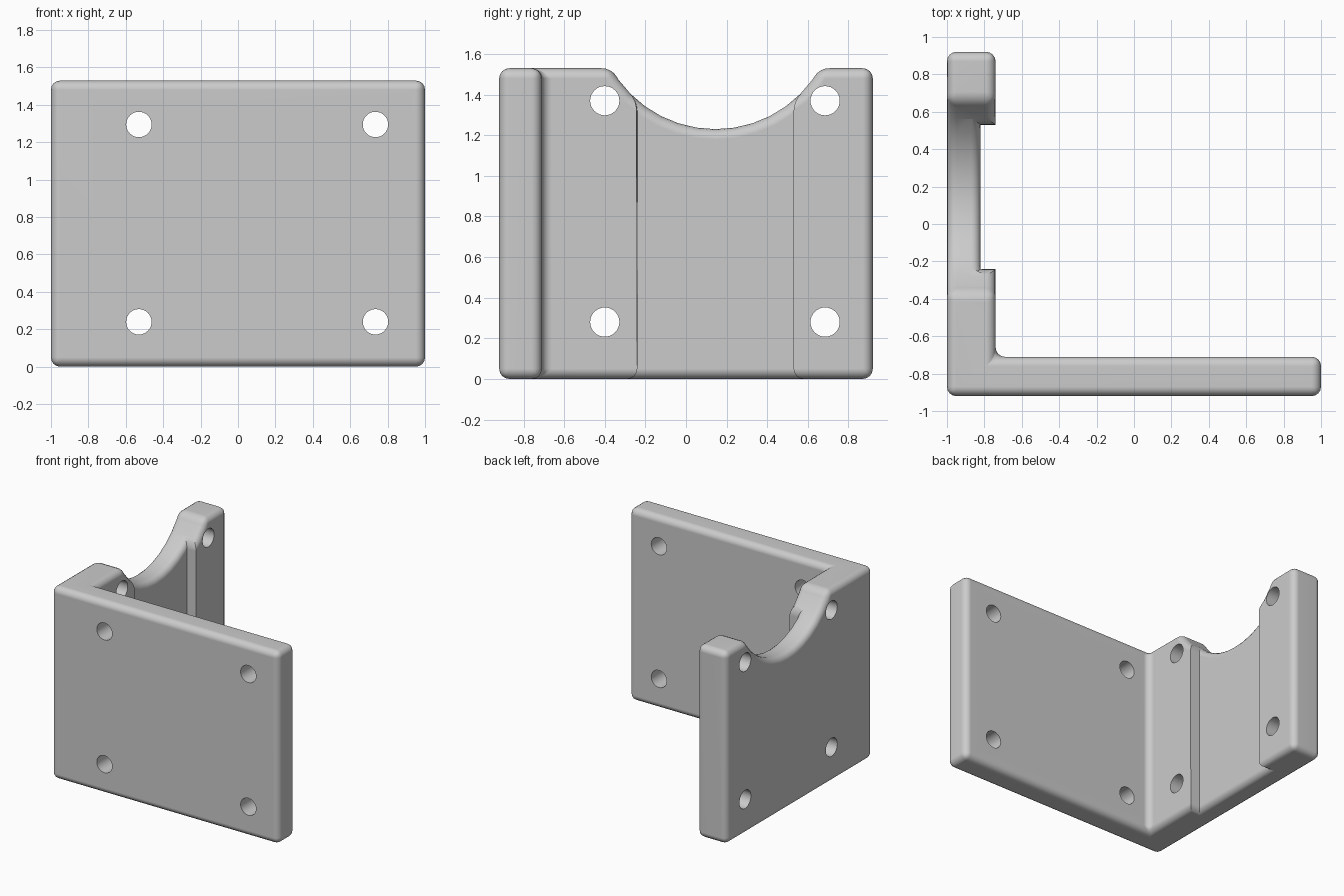
import bpy, bmesh, math
from mathutils import Matrix, Vector

HEIGHT = 1.53
SLOT = (-0.24, 0.53)      # channel limits along y
ROUND = 0.05

if "Cube" in bpy.data.objects:
    bpy.data.objects.remove(bpy.data.objects["Cube"])

grey = bpy.data.materials.new("light grey")
colour = (0.6, 0.6, 0.6, 1)
grey.diffuse_color = colour
grey.use_nodes = True
grey.node_tree.nodes["Principled BSDF"].inputs["Base Color"].default_value = colour


def add_object(name, bm):
    mesh = bpy.data.meshes.new(name)
    bm.to_mesh(mesh)
    bm.free()
    obj = bpy.data.objects.new(name, mesh)
    bpy.context.collection.objects.link(obj)
    return obj


def cylinder(bm, centre, axis, radius, depth, sides):
    turn = Vector((0, 0, 1)).rotation_difference(Vector(axis)).to_matrix().to_4x4()
    bmesh.ops.create_cone(bm, cap_ends=True, segments=sides, radius1=radius,
                          radius2=radius, depth=depth,
                          matrix=Matrix.Translation(centre) @ turn)


def cut(obj, cutter):
    """Subtract the cutter and keep the result as plain mesh."""
    cutter.hide_render = True
    mod = obj.modifiers.new("cut", "BOOLEAN")
    mod.operation, mod.solver, mod.object = "DIFFERENCE", "EXACT", cutter
    bpy.context.view_layer.update()
    graph = bpy.context.evaluated_depsgraph_get()
    mesh = bpy.data.meshes.new_from_object(obj.evaluated_get(graph))
    obj.modifiers.clear()
    obj.data = mesh
    bpy.data.objects.remove(cutter)


# L-shaped body with a shallow channel in the side wall
outline = [(-1, -0.92), (1, -0.92), (1, -0.71), (-0.74, -0.71),
           (-0.74, SLOT[0]), (-0.82, SLOT[0]), (-0.82, SLOT[1]),
           (-0.74, SLOT[1]), (-0.74, 0.92), (-1, 0.92)]
bm = bmesh.new()
base = bm.faces.new([bm.verts.new((x, y, 0)) for x, y in outline])
top = bmesh.ops.extrude_face_region(bm, geom=[base])["geom"]
bmesh.ops.translate(bm, vec=(0, 0, HEIGHT),
                    verts=[v for v in top if isinstance(v, bmesh.types.BMVert)])
bmesh.ops.recalc_face_normals(bm, faces=bm.faces)
bracket = add_object("angle_bracket", bm)

# Round cradle cut in the top of the side wall
bm = bmesh.new()
cylinder(bm, (-0.87, 0.145, 1.82), (1, 0, 0), 0.59, 0.8, 40)
cut(bracket, add_object("cradle_cutter", bm))

# Round every edge except the upright channel edges
bm = bmesh.new()
bm.from_mesh(bracket.data)
bmesh.ops.dissolve_limit(bm, angle_limit=0.01, verts=bm.verts, edges=bm.edges)


def is_rounded(edge):
    a, b = (v.co for v in edge.verts)
    upright = abs((a - b).normalized().z) > 0.99
    in_channel = upright and SLOT[0] - 0.01 < a.y < SLOT[1] + 0.01
    return edge.calc_face_angle(0) > math.radians(25) and not in_channel


bmesh.ops.bevel(bm, geom=[e for e in bm.edges if is_rounded(e)], offset=ROUND,
                offset_type="OFFSET", segments=4, profile=0.5, affect="EDGES",
                clamp_overlap=False)
bm.to_mesh(bracket.data)
bm.free()

# Screw holes through both walls
bm = bmesh.new()
for x in (-0.53, 0.735):
    for z in (0.24, 1.295):
        cylinder(bm, (x, -0.82, z), (0, 1, 0), 0.068, 0.5, 32)
for y in (-0.4, 0.685):
    for z in (0.28, 1.37):
        cylinder(bm, (-0.87, y, z), (1, 0, 0), 0.072, 0.5, 32)
cut(bracket, add_object("hole_cutter", bm))

# Finish
bracket.data.materials.clear()
bracket.data.materials.append(grey)
bpy.ops.object.select_all(action="DESELECT")
bracket.select_set(True)
bpy.context.view_layer.objects.active = bracket
bpy.ops.object.shade_smooth_by_angle(angle=math.radians(35))
weighted = bracket.modifiers.new("even_shading", "WEIGHTED_NORMAL")
weighted.keep_sharp = True
